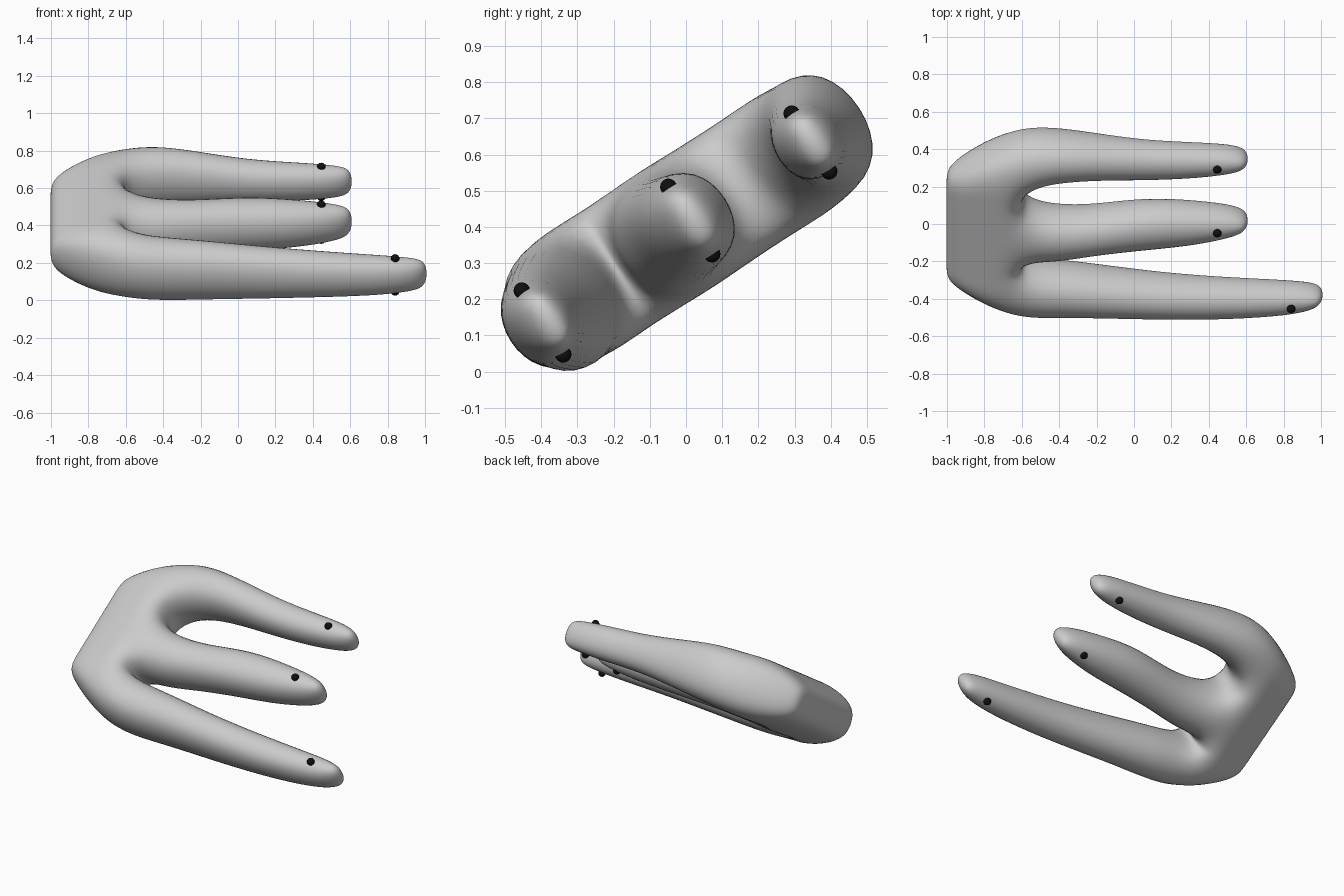
import bpy, bmesh, math
from mathutils import Vector

if "Cube" in bpy.data.objects:
    bpy.data.objects.remove(bpy.data.objects["Cube"])

# The hand is a flat slab tilted about x: u runs across the palm, w through it
T = math.radians(33)
def P(x, u, w):
    return Vector((x, u * math.cos(T) - w * math.sin(T),
                   0.41 + u * math.sin(T) + w * math.cos(T)))

# Palm sections: x, half thickness, positions across the palm
palm = [(-1.005, 0.05, (-.32, -.21, -.08, .08, .20, .32)),
        (-0.97, 0.12, (-.365, -.23, -.10, .09, .22, .375)),
        (-0.78, 0.187, (-.49, -.25, -.18, .13, .25, .505)),
        (-0.59, 0.197, (-.57, -.245, -.215, .14, .235, .59))]

# Finger sections: x, centre u, centre w, half width, half thickness
fingers = [
    [(-.42, -.42, -.015, .158, .19), (-.2, -.435, -.012, .143, .18),
     (.1, -.462, -.01, .127, .16), (.4, -.479, -.01, .118, .14),
     (.72, -.483, -.015, .102, .123), (.93, -.475, -.016, .08, .105), (1.015, -.462, -.018, .03, .082)],
    [(-.42, -.06, .0, .158, .18), (-.22, -.04, .0, .138, .165),
     (.05, .0, .0, .147, .157), (.3, .005, -.003, .128, .142),
     (.53, .017, -.003, .085, .115), (.615, .022, .0, .032, .08)],
    [(-.42, .445, .01, .145, .188), (-.2, .435, .01, .125, .156),
     (.05, .412, .008, .112, .122), (.3, .407, .003, .1, .114),
     (.53, .413, .0, .08, .1), (.615, .415, .0, .032, .078)]]

# Hand cage
bm = bmesh.new()
rows = []
for x, b, us in palm:
    rows.append([[bm.verts.new(P(x, u, w)) for u in us] for w in (b, -b)])
for r0, r1 in zip(rows, rows[1:]):
    for s in (0, 1):
        for i in range(5):
            bm.faces.new((r0[s][i], r0[s][i + 1], r1[s][i + 1], r1[s][i]))
    for i in (0, 5):
        bm.faces.new((r0[0][i], r0[1][i], r1[1][i], r1[0][i]))

def cell(row, i):
    return [row[0][i], row[0][i + 1], row[1][i + 1], row[1][i]]

for i in range(5):
    bm.faces.new(cell(rows[0], i))
for i in (1, 3):
    bm.faces.new(cell(rows[-1], i))
for k, secs in enumerate(fingers):
    prev = cell(rows[-1], 2 * k)
    for x, u, w, a, b in secs:
        ring = [bm.verts.new(P(x, u + i * a, w + j * b))
                for i, j in ((-1, 1), (1, 1), (1, -1), (-1, -1))]
        for i in range(4):
            j = (i + 1) % 4
            bm.faces.new((prev[i], prev[j], ring[j], ring[i]))
        prev = ring
    bm.faces.new(prev)
bmesh.ops.recalc_face_normals(bm, faces=bm.faces[:])
me = bpy.data.meshes.new("three_finger_hand")
bm.to_mesh(me)
bm.free()
hand = bpy.data.objects.new("three_finger_hand", me)
bpy.context.collection.objects.link(hand)
for p in me.polygons:
    p.use_smooth = True
mod = hand.modifiers.new("smooth", 'SUBSURF')
mod.levels = mod.render_levels = 3

# Black dots on both flat sides of each fingertip
black = bpy.data.materials.new("black")
black.diffuse_color = (0.005, 0.005, 0.005, 1)
black.use_nodes = True
black.node_tree.nodes["Principled BSDF"].inputs["Base Color"].default_value = black.diffuse_color
for x, u, w, h in ((.84, -.482, -.014, .105), (.445, .014, .0, .111), (.445, .41, .0, .095)):
    for s in (1, -1):
        bpy.ops.mesh.primitive_uv_sphere_add(segments=16, ring_count=8, radius=.023,
                                             location=P(x, u, w + s * h))
        dot = bpy.context.object
        dot.name = "fingertip_dot"
        dot.data.materials.append(black)
        bpy.ops.object.shade_smooth()
